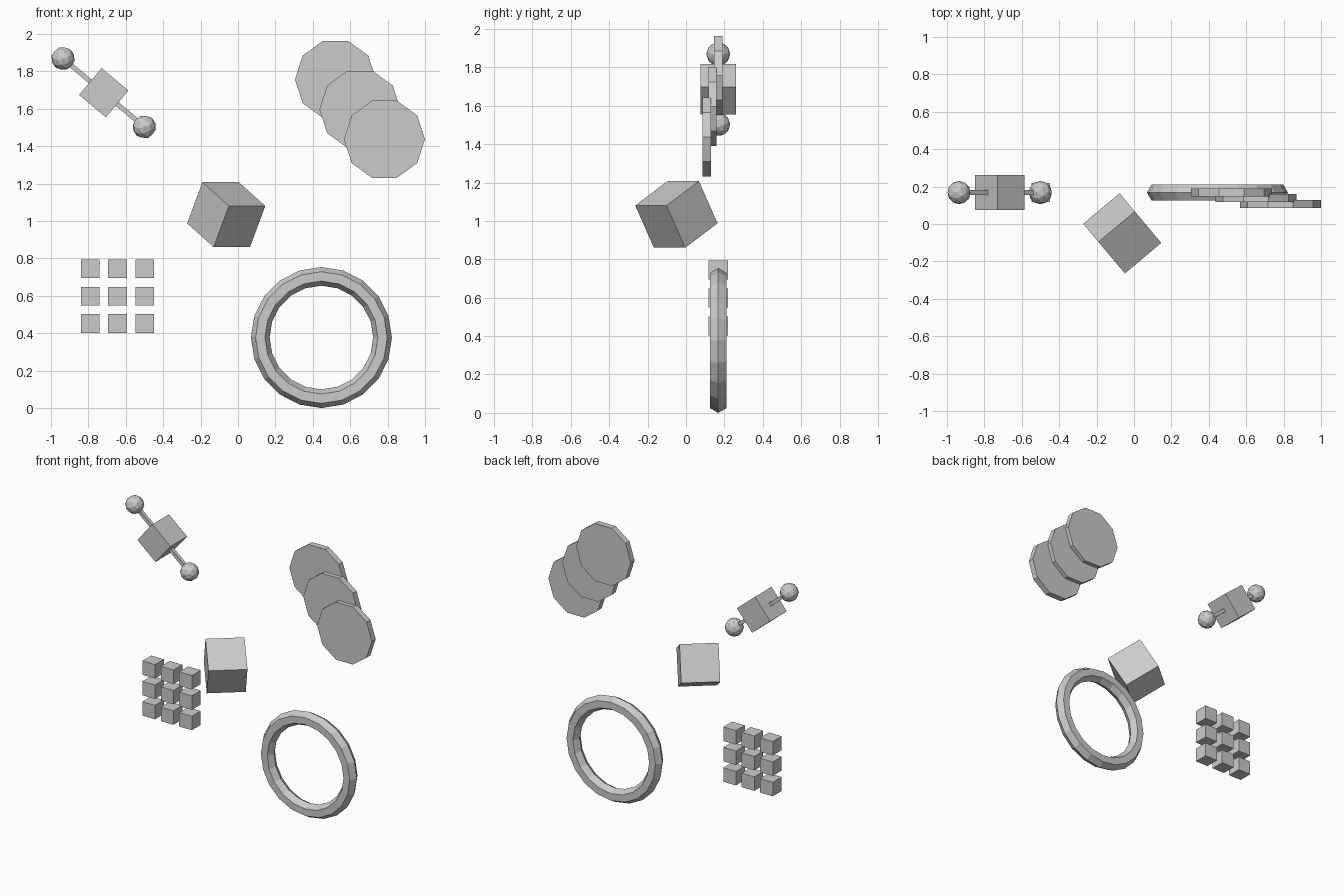
import bpy
import math
from mathutils import Matrix, Vector

if "Cube" in bpy.data.objects:
    bpy.data.objects.remove(bpy.data.objects["Cube"], do_unlink=True)

grey = bpy.data.materials.new("plain grey")
grey.use_nodes = True
grey.diffuse_color = (0.6, 0.6, 0.6, 1)
grey.node_tree.nodes["Principled BSDF"].inputs["Base Color"].default_value = grey.diffuse_color

PLANE_Y = 0.168
UPRIGHT = math.radians(90)


def finish(name):
    obj = bpy.context.object
    obj.name = name
    obj.data.name = name
    obj.data.materials.append(grey)
    return obj


def box(name, location, size, rotation=(0, 0, 0)):
    bpy.ops.mesh.primitive_cube_add(size=1, location=location, rotation=rotation)
    obj = finish(name)
    obj.scale = size
    return obj


# Tilted cube in the middle
box("tilted_cube", (-0.063, -0.05, 1.034), (0.254,) * 3,
    (math.radians(30), 0, math.radians(40)))

# Three by three grid of small cubes
for row in range(3):
    for column in range(3):
        place = (-0.644 + 0.146 * (column - 1), PLANE_Y, 0.598 + 0.146 * (row - 1))
        box(f"grid_cube_{row + 1}_{column + 1}", place, (0.1,) * 3)

# Six-sided ring standing upright
bpy.ops.mesh.primitive_torus_add(major_segments=20, minor_segments=6,
                                 major_radius=0.327, minor_radius=0.05,
                                 location=(0.446, PLANE_Y, 0.377),
                                 rotation=(UPRIGHT, 0, 0))
finish("ring")

# Three overlapping ten-sided discs stepping down and forward
for i in range(3):
    place = Vector((0.521, PLANE_Y, 1.757)) + i * Vector((0.131, -0.03, -0.16))
    bpy.ops.mesh.primitive_cylinder_add(vertices=10, radius=0.2166, depth=0.043,
                                        location=place, rotation=(UPRIGHT, 0, 0))
    disc = finish(f"disc_{i + 1}")
    # Turn a corner towards each side
    disc.data.transform(Matrix.Rotation(UPRIGHT, 4, "Z"))

# Slanted bar with a cube at its middle and a ball at each end
slant = (0, math.radians(40), 0)
middle = Vector((-0.718, PLANE_Y, 1.686))
along = Matrix.Rotation(slant[1], 3, "Y") @ Vector((1, 0, 0))
box("bar_cube", middle, (0.187,) * 3, slant)
box("bar_rod", middle, (0.5, 0.025, 0.025), slant)
for side, label in ((-1, "upper"), (1, "lower")):
    bpy.ops.mesh.primitive_ico_sphere_add(subdivisions=2, radius=0.0625,
                                          location=middle + along * 0.284 * side,
                                          rotation=slant)
    finish(f"{label}_ball")
